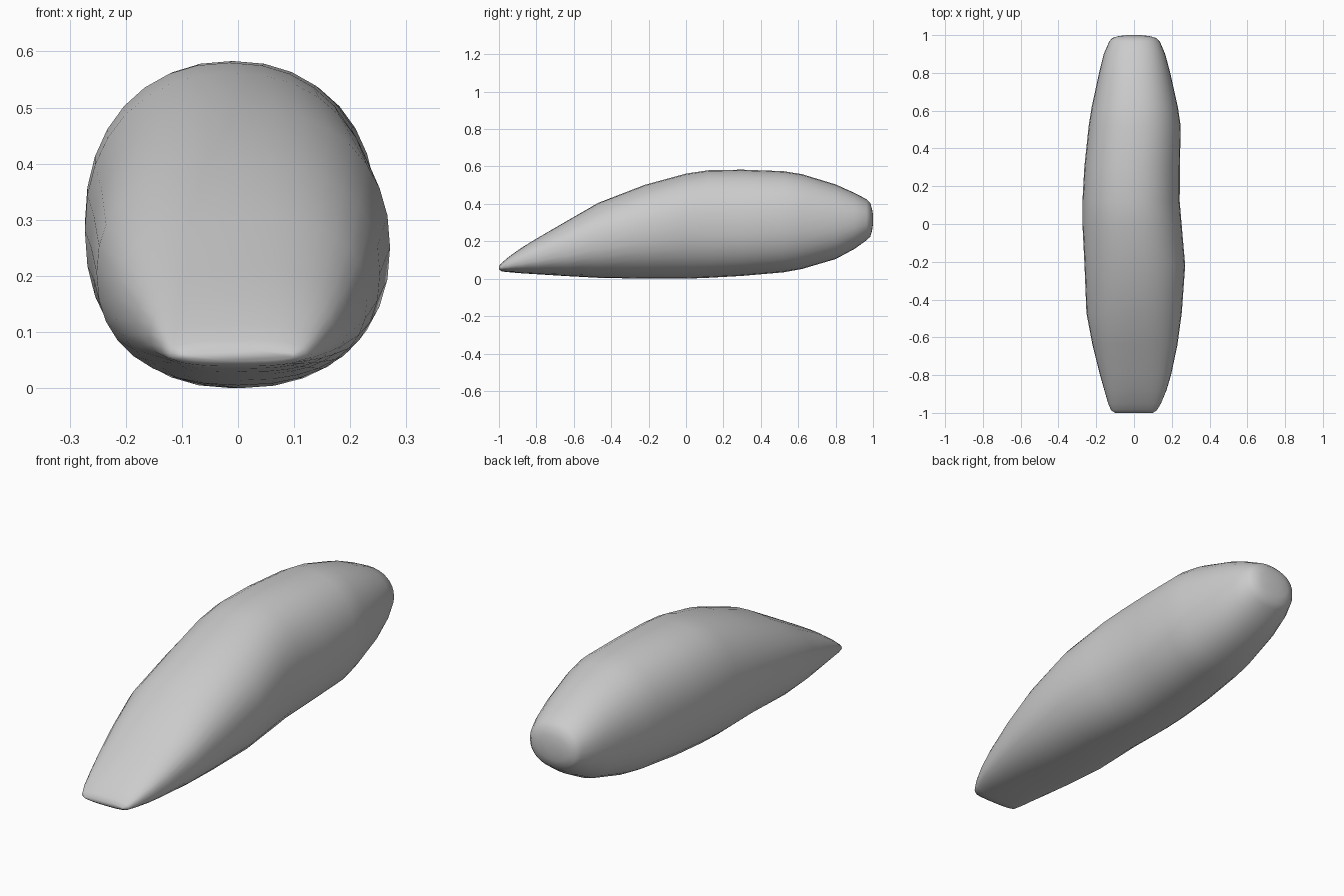
import bpy, bmesh
from math import cos, sin, pi, copysign

if "Cube" in bpy.data.objects:
    bpy.data.objects.remove(bpy.data.objects["Cube"])

# Cross-sections along the length: y, left x, right x, bottom z, top z, squareness
STATIONS = [
    (-1.0, -.10, .10, .052, .070, 2.6),
    (-.985, -.122, .122, .042, .088, 2.7),
    (-.95, -.137, .143, .038, .118, 2.7),
    (-.88, -.157, .172, .032, .168, 2.6),
    (-.80, -.180, .196, .027, .217, 2.5),
    (-.64, -.220, .230, .017, .310, 2.4),
    (-.47, -.252, .253, .008, .408, 2.3),
    (-.22, -.262, .271, .003, .505, 2.2),
    (0.0, -.273, .252, .003, .565, 2.2),
    (.12, -.273, .242, .008, .583, 2.2),
    (.30, -.263, .243, .018, .586, 2.2),
    (.52, -.240, .247, .037, .578, 2.2),
    (.62, -.224, .232, .055, .562, 2.2),
    (.80, -.185, .192, .108, .507, 2.2),
    (.90, -.160, .165, .162, .462, 2.2),
    (.965, -.132, .137, .208, .428, 2.2),
    (.985, -.115, .118, .227, .408, 2.2),
    (.995, -.080, .080, .260, .375, 2.1),
    (1.0, -.040, .040, .295, .345, 2.0),
]
SEGMENTS = 32


def ring(bm, y, x0, x1, z0, z1, n):
    """One rounded-square section of the body."""
    verts = []
    for i in range(SEGMENTS):
        a = 2 * pi * i / SEGMENTS
        c, s = cos(a), sin(a)
        px = copysign(abs(c) ** (2 / n), c)
        pz = copysign(abs(s) ** (2 / n), s)
        verts.append(bm.verts.new(((x0 + x1) / 2 + px * (x1 - x0) / 2, y,
                                   (z0 + z1) / 2 + pz * (z1 - z0) / 2)))
    return verts


# Lofted streamlined body, closed at both ends
bm = bmesh.new()
rings = [ring(bm, *s) for s in STATIONS]
for a, b in zip(rings, rings[1:]):
    for i in range(SEGMENTS):
        j = (i + 1) % SEGMENTS
        bm.faces.new((a[i], a[j], b[j], b[i]))
bm.faces.new(rings[0])
bm.faces.new(rings[-1])
bmesh.ops.recalc_face_normals(bm, faces=bm.faces)
zmin = min(v.co.z for v in bm.verts)
bmesh.ops.translate(bm, verts=bm.verts, vec=(0, 0, -zmin))
for f in bm.faces:
    f.smooth = True
mesh = bpy.data.meshes.new("streamlined_body")
bm.to_mesh(mesh)
bm.free()
body = bpy.data.objects.new("streamlined_body", mesh)
bpy.context.collection.objects.link(body)
